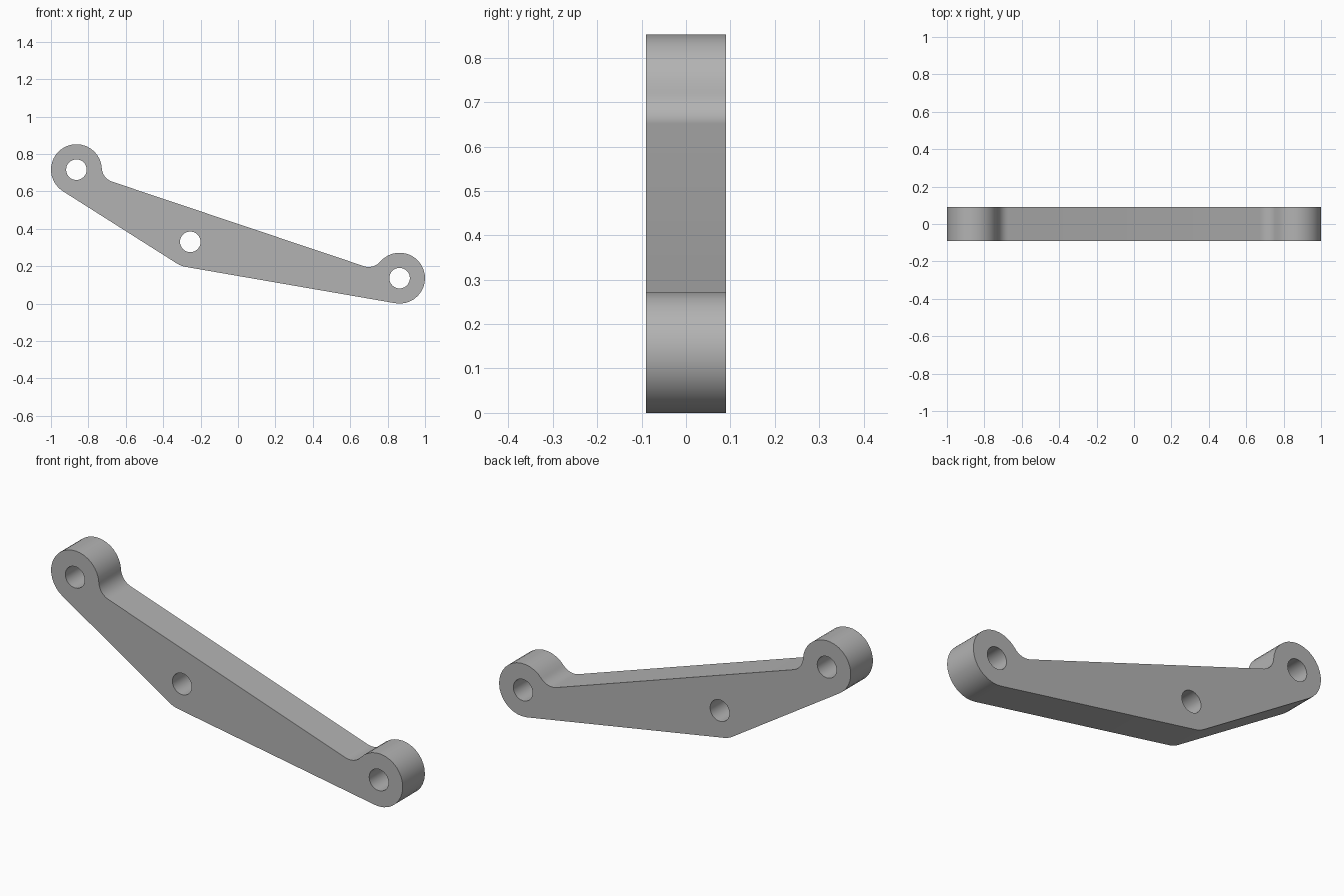
import bpy, bmesh
from math import atan2, cos, degrees, hypot, pi, radians, sin, sqrt
from mathutils import Vector

if "Cube" in bpy.data.objects:
    bpy.data.objects.remove(bpy.data.objects["Cube"])

HALF_DEPTH = 0.09
EYE_R, HOLE_R, FILLET_R = 0.136, 0.055, 0.08
upper = Vector((-0.864, 0.716))
lower = Vector((0.864, 0.136))
pivot = Vector((-0.255, 0.33))


def arc(center, radius, start, end, steps):
    """Points along an arc, angles in radians."""
    return [center + radius * Vector((cos(a), sin(a)))
            for a in (start + (end - start) * i / steps for i in range(steps + 1))]


def tangent_angle(a, b):
    """Outward normal of the lower edge that runs from a to b."""
    d = b - a
    return atan2(d.y, d.x) - pi / 2 + 2 * pi


# Top edge runs on the line between the eye centres, with a fillet at each eye
along = (lower - upper).normalized()
normal = Vector((-along.y, along.x))
slope = atan2(along.y, along.x)
reach = sqrt((EYE_R + FILLET_R) ** 2 - FILLET_R ** 2)
bend = atan2(FILLET_R, reach)
upper_fillet = upper + along * reach + normal * FILLET_R
lower_fillet = lower - along * reach + normal * FILLET_R

left_edge = tangent_angle(upper, pivot)
right_edge = tangent_angle(pivot, lower)

# Outline, counter-clockwise
outline = arc(upper, EYE_R, slope + bend, left_edge, 22)
outline += arc(pivot, EYE_R, left_edge, right_edge, 4)
outline += arc(lower, EYE_R, right_edge, slope + 3 * pi - bend, 22)
outline += arc(lower_fillet, FILLET_R, slope - bend, slope - pi / 2, 8)
outline += arc(upper_fillet, FILLET_R, slope - pi / 2, slope - pi + bend, 8)[:-1]

# Bolt holes
holes = [arc(c, HOLE_R, 0, 2 * pi, 32)[:-1] for c in (upper, pivot, lower)]

# Fill the profile around the holes and extrude it through the depth
bm = bmesh.new()
for loop in [outline] + holes:
    verts = [bm.verts.new((p.x, -HALF_DEPTH, p.y)) for p in loop]
    for i, v in enumerate(verts):
        bm.edges.new((verts[i - 1], v))
bmesh.ops.remove_doubles(bm, verts=bm.verts[:], dist=0.0005)
bmesh.ops.triangle_fill(bm, use_beauty=True, edges=bm.edges[:], normal=(0, -1, 0))
front = bm.faces[:]
extruded = bmesh.ops.extrude_face_region(bm, geom=front, use_keep_orig=True)
back = [g for g in extruded["geom"] if isinstance(g, bmesh.types.BMVert)]
bmesh.ops.translate(bm, verts=back, vec=(0, 2 * HALF_DEPTH, 0))
bmesh.ops.recalc_face_normals(bm, faces=bm.faces[:])
mesh = bpy.data.meshes.new("lever_arm")
bm.to_mesh(mesh)
bm.free()

# Grey metal
grey = bpy.data.materials.new("grey_metal")
grey.use_nodes = True
colour = (0.45, 0.45, 0.45, 1)
grey.diffuse_color = colour
grey.node_tree.nodes["Principled BSDF"].inputs["Base Color"].default_value = colour
mesh.materials.append(grey)

arm = bpy.data.objects.new("lever_arm", mesh)
bpy.context.collection.objects.link(arm)
bpy.ops.object.select_all(action="DESELECT")
arm.select_set(True)
bpy.context.view_layer.objects.active = arm
bpy.ops.object.shade_smooth_by_angle(angle=radians(35))
